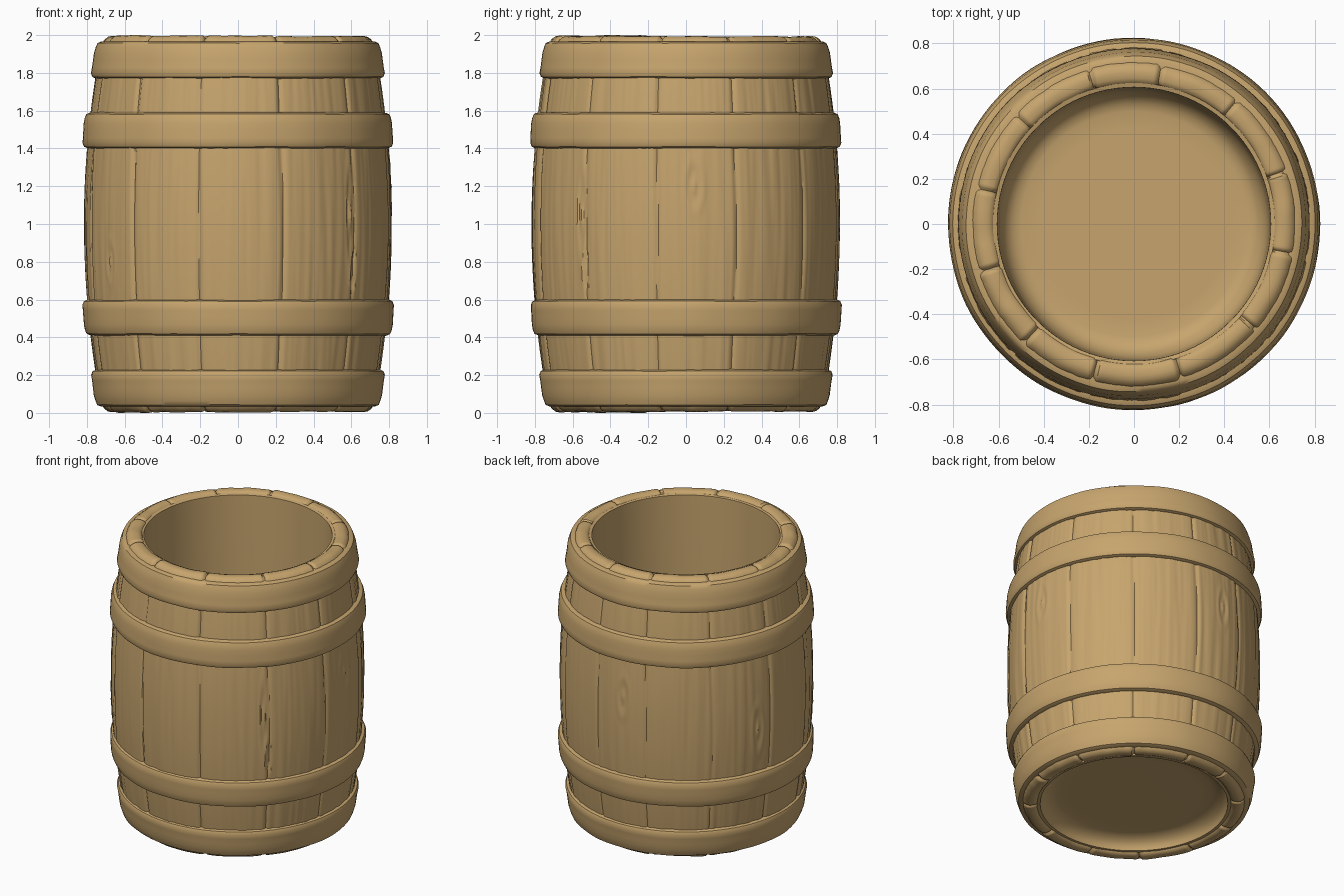
import bpy, math, random
from mathutils import noise, Vector

if "Cube" in bpy.data.objects:
    bpy.data.objects.remove(bpy.data.objects["Cube"])

random.seed(4)
wood = bpy.data.materials.new("tan_wood")
wood.diffuse_color = (0.57, 0.375, 0.155, 1)
wood.use_nodes = True
wood.node_tree.nodes["Principled BSDF"].inputs["Base Color"].default_value = wood.diffuse_color

SEAMS = [math.radians(a) for a in (19, 50, 80, 106, 137, 167, 197, 227, 255, 287, 319, 349)]
OFFSET = [random.uniform(-0.004, 0.004) for _ in SEAMS]
# knots: angle in degrees, height, half width, half height
KNOTS = [(3, 1.2, 0.06, 0.16), (214, 0.8, 0.05, 0.13), (317, 1.05, 0.035, 0.33),
         (319, 0.75, 0.03, 0.15), (95, 1.15, 0.05, 0.16), (160, 0.9, 0.05, 0.2)]


def lathe(name, profile, segs, displace=None, closed=True, angle=40):
    """Spin an (r, z) profile round z; displace(a, r, z) moves points along the profile normal."""
    n = len(profile)
    verts, faces = [], []
    for s in range(segs):
        a = 2 * math.pi * s / segs
        for i, (r, z) in enumerate(profile):
            if displace:
                p = profile[(i - 1) % n]
                q = profile[(i + 1) % n]
                nr, nz = q[1] - p[1], p[0] - q[0]
                ln = math.hypot(nr, nz) or 1
                d = displace(a, r, z)
                r, z = r + d * nr / ln, z + d * nz / ln
            verts.append((r * math.cos(a), r * math.sin(a), z))
    for s in range(segs):
        t = (s + 1) % segs
        for i in range(n if closed else n - 1):
            j = (i + 1) % n
            faces.append((s * n + i, t * n + i, t * n + j, s * n + j))
    if not closed:  # cap both ends of an open profile
        faces.append([s * n for s in reversed(range(segs))])
        faces.append([s * n + n - 1 for s in range(segs)])
    me = bpy.data.meshes.new(name)
    me.from_pydata(verts, [], faces)
    me.materials.append(wood)
    ob = bpy.data.objects.new(name, me)
    bpy.context.collection.objects.link(ob)
    bpy.ops.object.select_all(action='DESELECT')
    ob.select_set(True)
    bpy.context.view_layer.objects.active = ob
    bpy.ops.object.shade_smooth_by_angle(angle=math.radians(angle))
    return ob


def turn(a, b):
    return (a - b + math.pi) % (2 * math.pi) - math.pi


def stave_relief(a, r, z):
    if r < 0.612:
        return 0
    # joints between staves
    wob = 0.006 * math.sin(5 * z)
    gap = min(abs(turn(a + wob, s)) for s in SEAMS)
    rim = z < 0.04 or z > 1.96
    d = -(0.018 if rim else 0.010) * math.exp(-(gap / 0.014) ** 2)
    k = max((i for i, s in enumerate(SEAMS) if a >= s), default=len(SEAMS) - 1)
    d += OFFSET[k] * min(1, gap / 0.03)
    if rim:
        return d - 0.003 + 0.004 * noise.noise(Vector((r * math.cos(a) * 9, r * math.sin(a) * 9, z)))
    # long vertical grain
    c, s = math.cos(a), math.sin(a)
    g = noise.noise(Vector((c * 16, s * 16, z * 0.9))) + 0.6 * noise.noise(Vector((c * 38, s * 38, z * 1.6)))
    d += 0.004 * g - 0.006 * max(0, g - 0.55)
    # almond-shaped knots
    for ka, kz, kw, kh in KNOTS:
        e = math.hypot(turn(a, math.radians(ka)) * 0.81 / kw, (z - kz) / kh)
        if e < 1.4:
            d += 0.007 * math.cos(e * 7) * (1 - e / 1.4)
    return d


# staves: bulging outside, rounded rims, inner face hidden behind the liner
outer = [(0.815 - 0.1 * (z - 1) ** 2, z) for z in (0.08 + 1.84 * i / 56 for i in range(57))]
low = [(0.612, 0.06), (0.614, 0.03), (0.625, 0.012), (0.645, 0.004), (0.67, 0.002),
       (0.69, 0.006), (0.71, 0.02), (0.722, 0.045)]
top = [(r, 2 - z) for r, z in reversed(low)]
lathe("staves", low + outer + top, 480, stave_relief)

# smooth hollow inside with a floor, and a shallow recess underneath
lathe("inner_bucket",
      [(0.42, 0.10), (0.50, 0.098), (0.54, 0.09), (0.575, 0.07), (0.597, 0.045), (0.604, 0.02),
       (0.625, 0.02), (0.625, 1.98), (0.606, 1.975), (0.605, 1.9), (0.603, 1.5), (0.60, 0.9),
       (0.597, 0.34), (0.588, 0.28), (0.565, 0.235), (0.535, 0.21), (0.50, 0.2), (0.42, 0.2)],
      96, closed=False)


# hoops: rounded bands, slightly hammered
def hoop_relief(a, r, z):
    if r < 0.74:
        return 0
    return 0.004 * noise.noise(Vector((math.cos(a) * 3.5, math.sin(a) * 3.5, z * 4)))


def hoop(name, z0, z1, r0, r1):
    b = 0.028
    pts = [(r0 - 0.06, z0), (r0 - b, z0), (r0 - 0.3 * b, z0 + 0.3 * b), (r0, z0 + b)]
    for t in (0.3, 0.5, 0.7):
        pts.append((r0 + (r1 - r0) * t + 0.002, z0 + (z1 - z0) * t))
    pts += [(r1, z1 - b), (r1 - 0.3 * b, z1 - 0.3 * b), (r1 - b, z1), (r1 - 0.06, z1)]
    lathe(name, pts, 128, hoop_relief)


for side, flip in (("upper", False), ("lower", True)):
    for part, z0, z1, r0, r1 in (("end", 1.77, 1.966, 0.778, 0.752),
                                 ("middle", 1.40, 1.59, 0.824, 0.812)):
        if flip:
            z0, z1, r0, r1 = 2 - z1, 2 - z0, r1, r0
        hoop(f"{side}_{part}_hoop", z0, z1, r0, r1)
